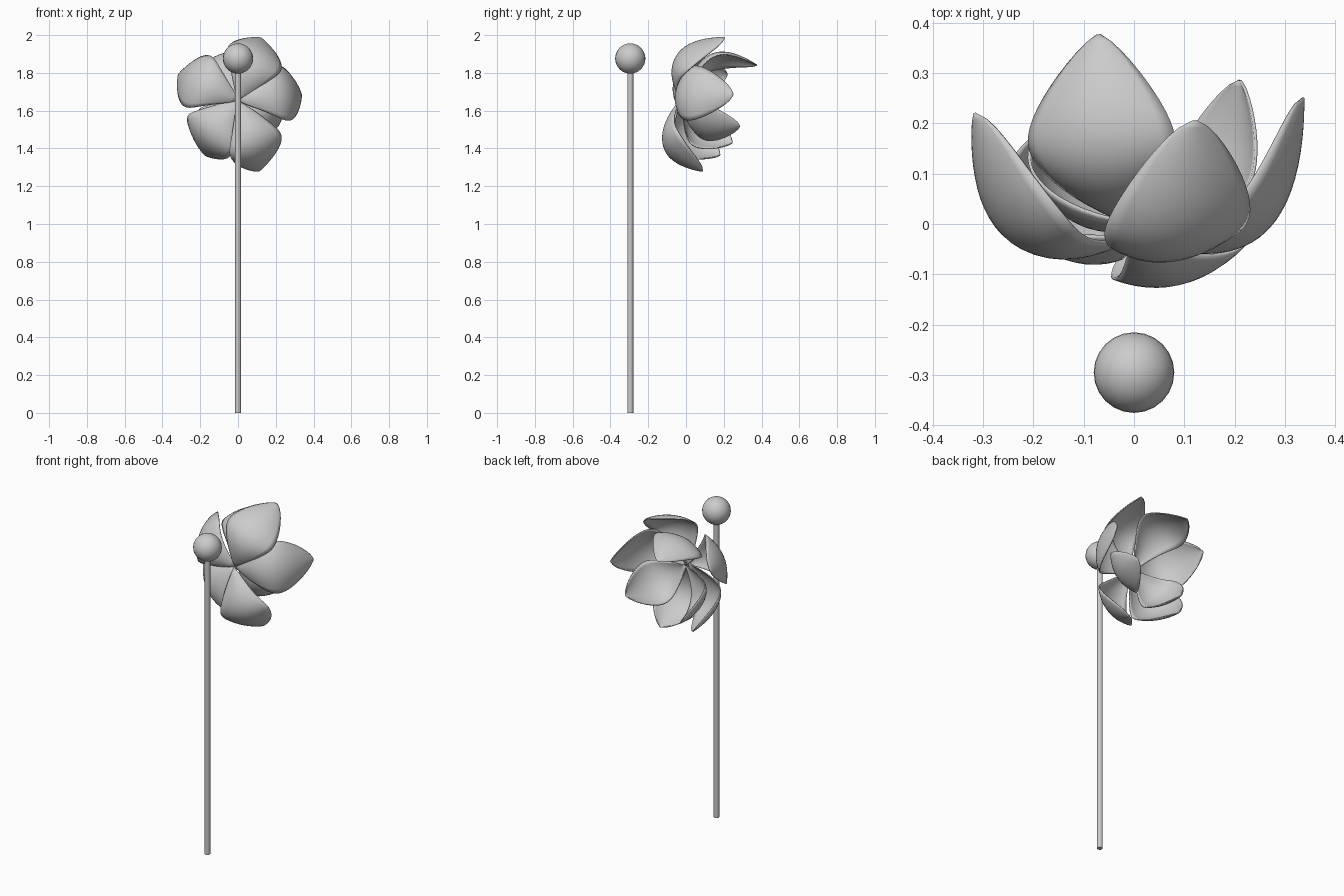
import bpy, bmesh, math
from mathutils import Vector

if "Cube" in bpy.data.objects:
    bpy.data.objects.remove(bpy.data.objects["Cube"])

grey = bpy.data.materials.new("soft_grey")
grey.diffuse_color = (0.6, 0.6, 0.6, 1)
grey.use_nodes = True
grey.node_tree.nodes["Principled BSDF"].inputs["Base Color"].default_value = grey.diffuse_color


def finish(ob, name):
    ob.name = name
    ob.data.materials.clear()
    ob.data.materials.append(grey)
    bpy.ops.object.select_all(action='DESELECT')
    ob.select_set(True)
    bpy.context.view_layer.objects.active = ob
    bpy.ops.object.shade_smooth_by_angle(angle=math.radians(40))


def petal(name, base, mid, tip, half_width, blunt=0.62, cup=0.3, rows=22, cols=12):
    """Cupped leaf shape swept along a curved spine through base, mid and tip."""
    base, mid, tip = Vector(base), Vector(mid), Vector(tip)
    ctrl = 2 * mid - (base + tip) / 2
    bulge = mid - (base + tip) / 2
    side = (tip - base).cross(bulge).normalized()
    bm = bmesh.new()
    grid = []
    for i in range(rows + 1):
        t = 1 - (1 - i / rows) ** 1.3          # rows gather toward the tip
        p = base * (1 - t) ** 2 + ctrl * 2 * t * (1 - t) + tip * t * t
        tangent = ((ctrl - base) * (1 - t) + (tip - ctrl) * t).normalized()
        inward = side.cross(tangent)
        if inward.dot(bulge) > 0:
            inward.negate()
        w = half_width * max(math.sin(math.pi * t ** 1.3), 0.0) ** blunt
        w = max(w, 0.003)
        row = []
        for j in range(cols + 1):
            u = 2 * j / cols - 1
            row.append(bm.verts.new(p + side * (w * u) + inward * (cup * w * u * u)))
        grid.append(row)
    for a, b in zip(grid, grid[1:]):
        for j in range(cols):
            bm.faces.new((a[j], a[j + 1], b[j + 1], b[j]))
    bmesh.ops.recalc_face_normals(bm, faces=bm.faces)
    me = bpy.data.meshes.new(name)
    bm.to_mesh(me)
    bm.free()
    ob = bpy.data.objects.new(name, me)
    bpy.context.collection.objects.link(ob)
    # thin petal wall
    sol = ob.modifiers.new("thickness", 'SOLIDIFY')
    sol.thickness = 0.006
    sol.offset = 0
    finish(ob, name)


# Outer ring of petals, opening toward the back
OUT = (0, -0.025, 1.655)
petal("outer_petal_top", OUT, (0.09, -0.05, 1.875), (0.12, 0.205, 1.985), 0.152)
petal("outer_petal_upper_left", OUT, (-0.215, -0.04, 1.76), (-0.315, 0.22, 1.79), 0.15)
petal("outer_petal_lower_left", OUT, (-0.165, -0.05, 1.475), (-0.175, 0.18, 1.365), 0.158)
petal("outer_petal_bottom", (0, -0.035, 1.65), (0.1, -0.112, 1.43), (0.11, 0.09, 1.28), 0.148)
petal("outer_petal_right", OUT, (0.245, -0.02, 1.70), (0.335, 0.25, 1.685), 0.148)

# Inner ring of petals
INN = (0, 0.0, 1.65)
petal("inner_petal_top", INN, (-0.07, 0.12, 1.885), (-0.07, 0.375, 1.84), 0.15, 0.7)
petal("inner_petal_right", INN, (0.155, 0.045, 1.53), (0.21, 0.285, 1.52), 0.13)
petal("inner_petal_left", INN, (-0.145, 0.035, 1.51), (-0.135, 0.245, 1.43), 0.13)

# Upright stem
bpy.ops.mesh.primitive_cylinder_add(vertices=12, radius=0.016, depth=1.84,
                                    location=(0, -0.295, 0.92))
finish(bpy.context.object, "stem")

# Ball on top of the stem
bpy.ops.mesh.primitive_uv_sphere_add(segments=24, ring_count=16, radius=0.08,
                                     location=(0, -0.295, 1.876))
finish(bpy.context.object, "stem_ball")
